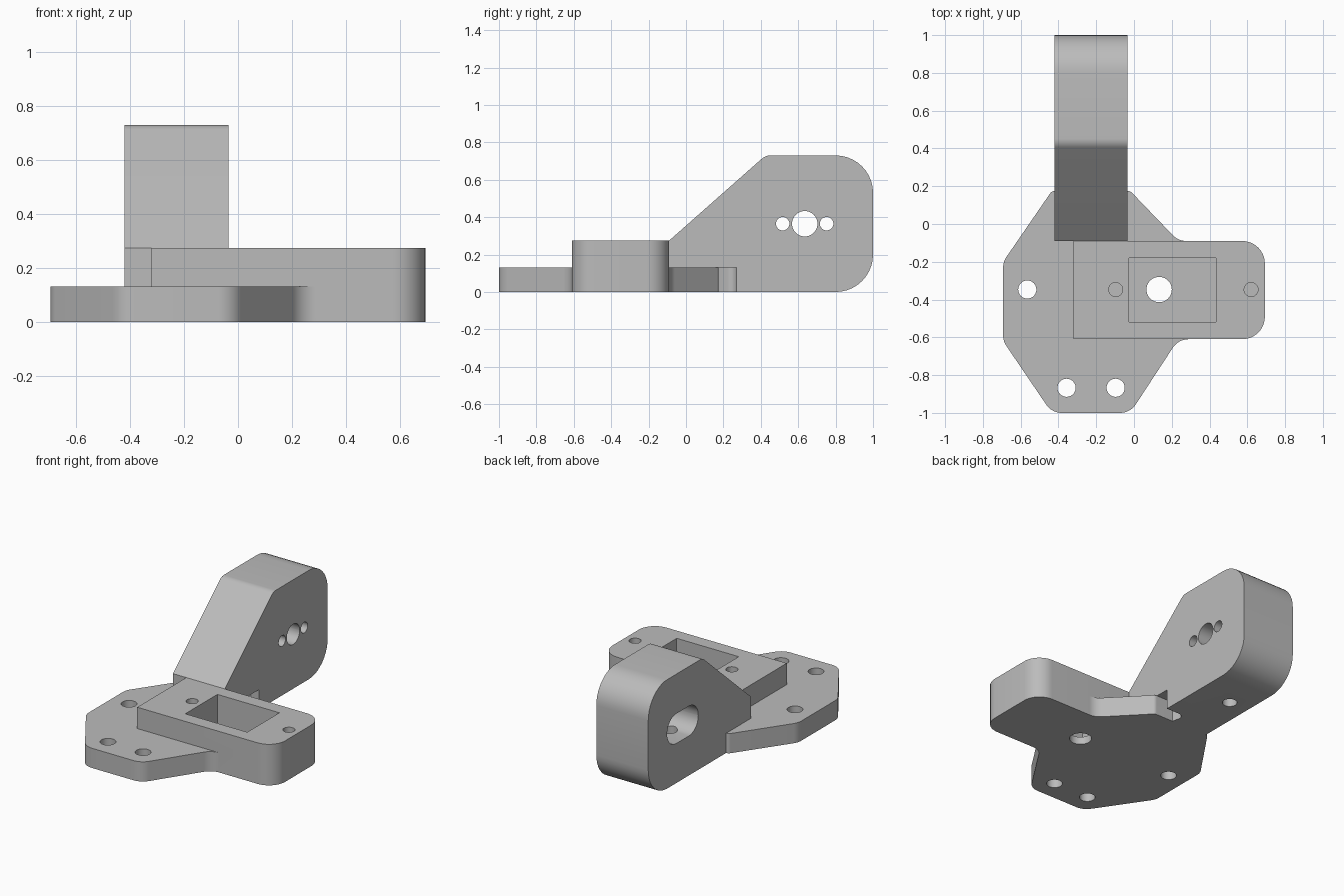
import bpy, bmesh, math
from mathutils import Vector, Matrix

cube = bpy.data.objects.get("Cube")
if cube:
    bpy.data.objects.remove(cube)

grey = bpy.data.materials.new("plain grey")
grey.use_nodes = True
COLOUR = (0.5, 0.5, 0.5, 1)
grey.diffuse_color = COLOUR
grey.node_tree.nodes["Principled BSDF"].inputs["Base Color"].default_value = COLOUR


def rounded(corners, steps=10):
    """Round each (x, y, radius) corner of a polygon."""
    out = []
    for i, (x, y, r) in enumerate(corners):
        p = Vector((x, y))
        if not r:
            out.append(p)
            continue
        a = (Vector(corners[i - 1][:2]) - p).normalized()
        b = (Vector(corners[(i + 1) % len(corners)][:2]) - p).normalized()
        half = a.angle(b) / 2
        centre = p + (a + b).normalized() * r / math.sin(half)
        start = p + a * r / math.tan(half) - centre
        end = p + b * r / math.tan(half) - centre
        turn = math.atan2(start.x * end.y - start.y * end.x, start.dot(end))
        for k in range(steps + 1):
            out.append(centre + Matrix.Rotation(turn * k / steps, 2) @ start)
    return out


def prism(name, corners, low, high, along="Z"):
    """Extrude a rounded outline along Z (outline x, y) or X (outline y, z)."""
    place = (lambda p, h: (p.x, p.y, h)) if along == "Z" else (lambda p, h: (h, p.x, p.y))
    bm = bmesh.new()
    face = bm.faces.new([bm.verts.new(place(p, low)) for p in rounded(corners)])
    moved = bmesh.ops.extrude_face_region(bm, geom=[face])["geom"]
    shift = Vector(place(Vector((0, 0)), high - low))
    bmesh.ops.translate(bm, verts=[v for v in moved if isinstance(v, bmesh.types.BMVert)], vec=shift)
    bmesh.ops.recalc_face_normals(bm, faces=bm.faces)
    mesh = bpy.data.meshes.new(name)
    bm.to_mesh(mesh)
    bm.free()
    mesh.materials.append(grey)
    ob = bpy.data.objects.new(name, mesh)
    bpy.context.collection.objects.link(ob)
    return ob


def box(x0, x1, y0, y1, r=0):
    return [(x0, y0, r), (x1, y0, r), (x1, y1, r), (x0, y1, r)]


def disc(x, y, r):
    return box(x - r, x + r, y - r, y + r, r * 0.999)


def combine(target, tool, operation):
    """Apply a boolean and discard the tool."""
    mod = target.modifiers.new("cut", "BOOLEAN")
    mod.operation, mod.object, mod.solver = operation, tool, "EXACT"
    bpy.context.view_layer.objects.active = target
    bpy.ops.object.modifier_apply(modifier=mod.name)
    bpy.data.objects.remove(tool)


# Upright arm, with a clearance notch beside the plate
arm = prism("arm", [(-0.09, 0, 0), (1, 0, 0.2), (1, 0.73, 0.2), (0.425, 0.73, 0.07),
                    (-0.09, 0.275, 0)], -0.42, -0.035, "X")
combine(arm, prism("notch", [(0, 0.1, 0), (0, 0.27, 0), (-0.18, 0.27, 0.04), (-0.14, 0.1, 0)],
                   -0.1, 0.132), "DIFFERENCE")

# Flat mounting plate and raised block
bracket = prism("mounting_bracket", [
    (-0.693, -0.62, 0.1), (-0.435, -1, 0.1), (-0.02, -1, 0.1), (0.235, -0.61, 0.1),
    (0.693, -0.61, 0.12), (0.693, -0.09, 0.12), (0.235, -0.09, 0.1),
    (-0.02, 0.175, 0.03), (-0.435, 0.175, 0.03), (-0.693, -0.2, 0.1)], 0, 0.132)
combine(bracket, prism("block", [(-0.32, -0.61, 0), (0.693, -0.61, 0.12), (0.693, -0.09, 0.12),
                                 (-0.32, -0.09, 0)], 0, 0.275), "UNION")
combine(bracket, arm, "UNION")

# Rectangular pocket and vertical holes: x, y, radius, low, high
combine(bracket, prism("pocket", box(-0.027, 0.433, -0.52, -0.18), 0.05, 0.4), "DIFFERENCE")
for x, y, r, low, high in [(-0.565, -0.347, 0.048, -0.1, 0.4), (-0.357, -0.867, 0.048, -0.1, 0.4),
                           (-0.097, -0.867, 0.048, -0.1, 0.4), (0.133, -0.347, 0.067, -0.1, 0.1),
                           (-0.097, -0.347, 0.037, 0.13, 0.4), (0.62, -0.347, 0.037, 0.13, 0.4),
                           (-0.28, 0.57, 0.045, -0.1, 0.28)]:
    combine(bracket, prism("hole", disc(x, y, r), low, high), "DIFFERENCE")

# Slotted recess on the arm's right, with three holes through to its left
combine(bracket, prism("recess", box(0.47, 0.8, 0.265, 0.465, 0.099), -0.6, -0.13, "X"), "DIFFERENCE")
for y, r in [(0.517, 0.036), (0.635, 0.068), (0.752, 0.036)]:
    combine(bracket, prism("hole", disc(y, 0.365, r), -0.2, 0.1, "X"), "DIFFERENCE")

bpy.ops.object.select_all(action="DESELECT")
bracket.select_set(True)
bpy.context.view_layer.objects.active = bracket
bpy.ops.object.shade_smooth_by_angle(angle=math.radians(25))
